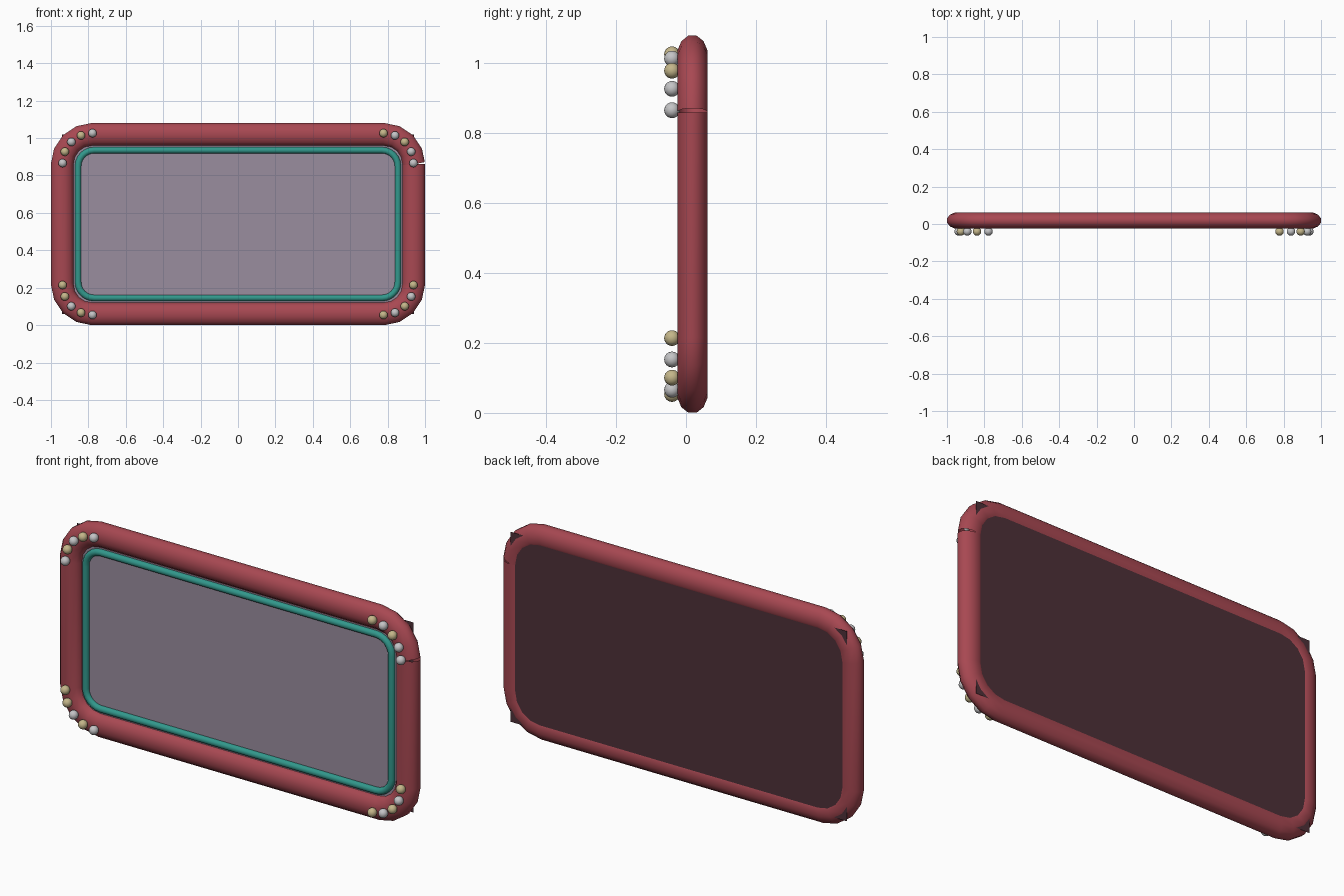
import bpy
import bmesh
from math import sin, cos, pi, radians
from mathutils import Vector

if "Cube" in bpy.data.objects:
    bpy.data.objects.remove(bpy.data.objects["Cube"])

MID_Z = 0.54


def material(name, rgb):
    """Flat colour given as sRGB 0-255, stored as linear values."""
    lin = [((c / 255 + 0.055) / 1.055) ** 2.4 for c in rgb]
    mat = bpy.data.materials.new(name)
    mat.diffuse_color = (*lin, 1)
    mat.use_nodes = True
    mat.node_tree.nodes["Principled BSDF"].inputs["Base Color"].default_value = (*lin, 1)
    return mat


red = material("frame red", (168, 72, 82))
teal = material("trim teal", (50, 152, 140))
lilac = material("glass lilac grey", (154, 141, 159))
dark = material("backing dark brown", (78, 48, 56))
silver = material("bead silver", (196, 196, 198))
gold = material("bead gold", (196, 182, 138))


def finish(bm, name, mat, smooth=True):
    mesh = bpy.data.meshes.new(name)
    bm.to_mesh(mesh)
    bm.free()
    mesh.materials.append(mat)
    obj = bpy.data.objects.new(name, mesh)
    bpy.context.collection.objects.link(obj)
    if smooth:
        bpy.ops.object.select_all(action='DESELECT')
        obj.select_set(True)
        bpy.context.view_layer.objects.active = obj
        bpy.ops.object.shade_smooth_by_angle(angle=radians(40))
    return obj


def rounded_rect(half_x, half_z, radius, steps, y):
    """Outline starting at the right of the upper right corner, counter-clockwise."""
    points = []
    for corner, (sx, sz) in enumerate([(1, 1), (-1, 1), (-1, -1), (1, -1)]):
        for i in range(steps + 1):
            a = (corner + i / steps) * pi / 2
            points.append(Vector((sx * (half_x - radius) + radius * cos(a), y,
                                  MID_Z + sz * (half_z - radius) + radius * sin(a))))
    return points


def sweep(name, path, width, depth, sides, closed, mat):
    """Elliptical tube along an outline; an open one keeps unmitred ends."""
    if not closed:
        path = path + [path[0].copy()]
    n = len(path)
    bm = bmesh.new()
    rings = []
    for i, p in enumerate(path):
        ahead = (path[(i + 1) % n] - p).normalized() if closed or i < n - 1 else Vector()
        behind = (p - path[i - 1]).normalized() if closed or i > 0 else Vector()
        t = (ahead + behind).normalized()
        out = Vector((t.z, 0, -t.x))
        angles = [2 * pi * (k + 0.5) / sides for k in range(sides)]
        rings.append([bm.verts.new(p + out * width * cos(a) + Vector((0, depth * sin(a), 0)))
                      for a in angles])
    for i in range(n if closed else n - 1):
        a, b = rings[i], rings[(i + 1) % n]
        for k in range(sides):
            j = (k + 1) % sides
            bm.faces.new((a[k], a[j], b[j], b[k]))
    bmesh.ops.recalc_face_normals(bm, faces=bm.faces)
    return finish(bm, name, mat)


def sheet(name, outline, mat, facing):
    """Flat panel whose normal points along facing * y."""
    bm = bmesh.new()
    face = bm.faces.new([bm.verts.new(p) for p in outline])
    face.normal_update()
    if face.normal.y * facing < 0:
        face.normal_flip()
    return finish(bm, name, mat, smooth=False)


# Thick outer frame, with the small open seam at its upper right side
sweep("outer_frame", rounded_rect(0.94, 0.48, 0.16, 4, 0.0185),
      0.062, 0.045, 12, False, red)

# Slim inner trim around the glass
sweep("inner_trim", rounded_rect(0.855, 0.395, 0.085, 6, 0.008),
      0.0175, 0.0175, 12, True, teal)

# Glass in front and square-cornered backing board
sheet("glass_panel", rounded_rect(0.9, 0.44, 0.12, 6, 0.01), lilac, -1)
sheet("back_panel", [Vector((x * 0.94, 0.058, MID_Z + z * 0.48))
                     for x, z in ((-1, -1), (1, -1), (1, 1), (-1, 1))], dark, 1)

# Alternating beads around the four corners
for i, p in enumerate(rounded_rect(0.938, 0.486, 0.16, 4, -0.04)):
    is_gold = i > 0 and (i % 2 == 0) == (i <= 10)
    bm = bmesh.new()
    bmesh.ops.create_uvsphere(bm, u_segments=16, v_segments=12, radius=0.0225)
    bmesh.ops.translate(bm, verts=bm.verts, vec=p)
    finish(bm, f"bead_{i + 1}", gold if is_gold else silver)
